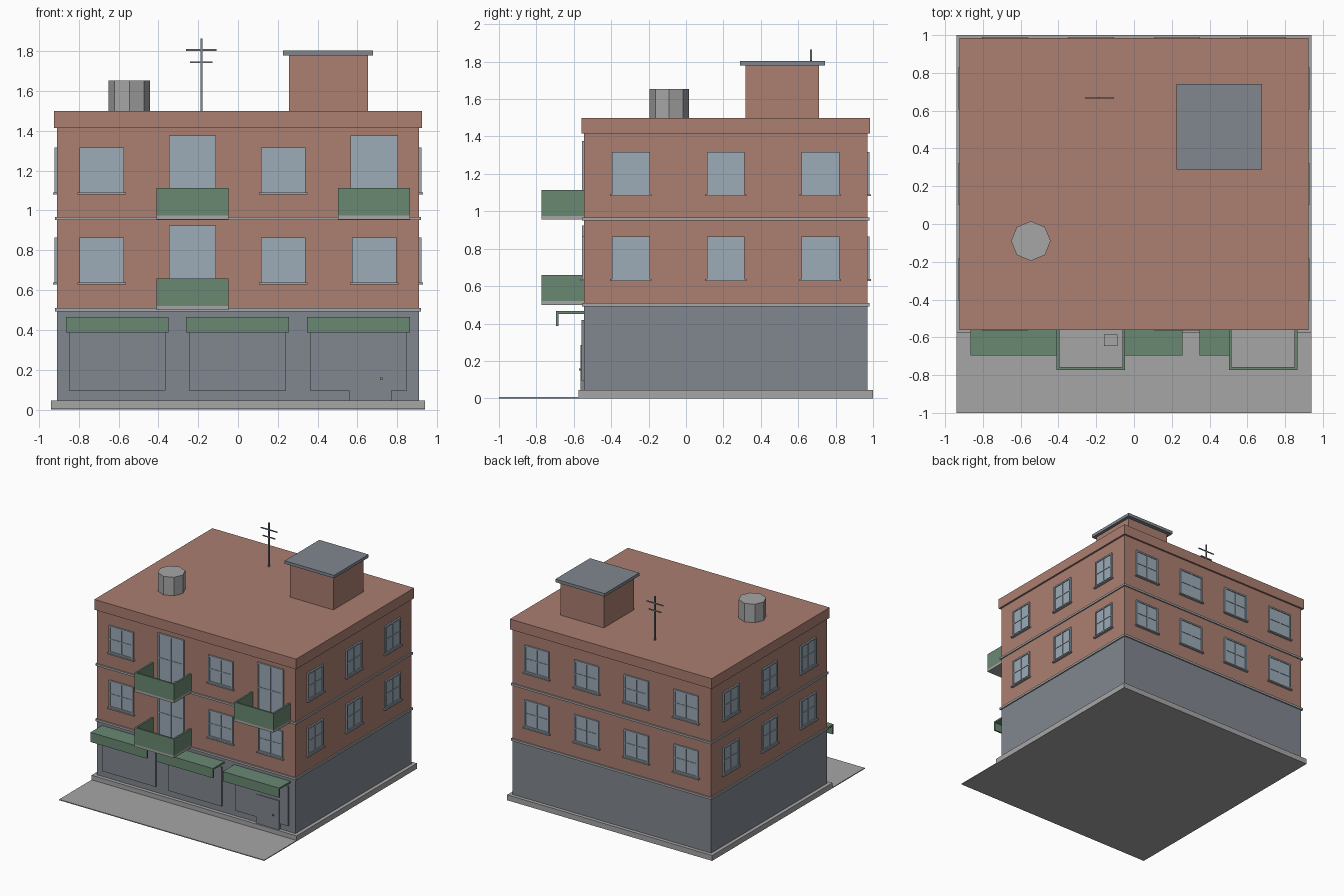
import bpy, bmesh
from mathutils import Vector, Matrix

if "Cube" in bpy.data.objects:
    bpy.data.objects.remove(bpy.data.objects["Cube"])


def material(name, srgb):
    m = bpy.data.materials.new(name)
    m.diffuse_color = [((c + 0.055) / 1.055) ** 2.4 for c in srgb] + [1]
    m.use_nodes = True
    m.node_tree.nodes["Principled BSDF"].inputs["Base Color"].default_value = m.diffuse_color
    return m


BRICK = material("brick", (0.67, 0.495, 0.445))
SLATE = material("slate", (0.505, 0.53, 0.565))
STONE = material("stone", (0.65, 0.65, 0.65))
GREEN = material("green", (0.415, 0.535, 0.45))
GLASS = material("glass", (0.61, 0.67, 0.72))


def finish(name, bm, mat):
    me = bpy.data.meshes.new(name)
    bm.to_mesh(me)
    bm.free()
    me.materials.append(mat)
    ob = bpy.data.objects.new(name, me)
    bpy.context.collection.objects.link(ob)
    return ob


def boxes(name, mat, items):
    """One object made of boxes given as (x0, x1, y0, y1, z0, z1)."""
    bm = bmesh.new()
    for x0, x1, y0, y1, z0, z1 in items:
        mid = Vector((x0 + x1, y0 + y1, z0 + z1)) / 2
        size = Vector((abs(x1 - x0), abs(y1 - y0), abs(z1 - z0), 1))
        bmesh.ops.create_cube(bm, size=1, matrix=Matrix.Translation(mid) @ Matrix.Diagonal(size))
    return finish(name, bm, mat)


X, Y0, Y1 = 0.91, -0.545, 0.97      # outer wall planes


def shell(name, mat, grow, z0, z1):
    boxes(name, mat, [(-X - grow, X + grow, Y0 - grow, Y1 + grow, z0, z1)])


# Pavement, plinth, storeys, bands and roof block
boxes("pavement", STONE, [(-0.94, 0.94, -1, -0.57, 0, 0.007)])
shell("plinth", STONE, 0.03, 0, 0.045)
shell("ground_floor", SLATE, 0, 0.045, 0.495)
shell("upper_floors", BRICK, 0, 0.495, 1.42)
shell("lower_band", STONE, 0.01, 0.492, 0.51)
shell("upper_band", STONE, 0.01, 0.951, 0.968)
shell("roof_cornice", BRICK, 0.015, 1.415, 1.5)


# Windows: a wall maps (along, outward) to plan coordinates
WALLS = {
    "front": lambda u, d: (u, Y0 - d),
    "back": lambda u, d: (u, Y1 + d),
    "right": lambda u, d: (X + d, u),
    "left": lambda u, d: (-X - d, u),
}


def wall_box(wall, u0, u1, d, z0, z1):
    (xa, ya), (xb, yb) = WALLS[wall](u0, -0.005), WALLS[wall](u1, d)
    return (min(xa, xb), max(xa, xb), min(ya, yb), max(ya, yb), z0, z1)


def window(wall, u, w, z0, z1, sill=True):
    a, b, f, m = u - w / 2, u + w / 2, 0.012, (z0 + z1) / 2
    panes.append(wall_box(wall, a, b, 0.005, z0, z1))
    for u0, u1, lo, hi in ((a, a + f, z0, z1), (b - f, b, z0, z1),
                           (a + f, b - f, z0, z0 + f), (a + f, b - f, z1 - f, z1)):
        frames.append(wall_box(wall, u0, u1, 0.012, lo, hi))
    frames.append(wall_box(wall, u - 0.004, u + 0.004, 0.010, z0 + f, z1 - f))
    frames.append(wall_box(wall, a + f, b - f, 0.009, m - 0.004, m + 0.004))
    if sill:
        sills.append(wall_box(wall, a - 0.01, b + 0.01, 0.02, z0 - 0.01, z0))


COLUMNS = (-0.684, -0.228, 0.228, 0.684)
SIDE_COLUMNS = (-0.295, 0.2125, 0.718)
BALCONIES = ((1, 0), (1, 1), (3, 1))       # (column, storey)
for wall in WALLS:
    panes, frames, sills = [], [], []
    side = wall in ("left", "right")
    for storey in (0, 1):
        lift = 0.453 * storey
        for i, u in enumerate(SIDE_COLUMNS if side else COLUMNS):
            if wall == "front" and (i, storey) in BALCONIES:
                window(wall, u, 0.237, 0.512 + lift, 0.924 + lift, False)
            else:
                window(wall, u, 0.203 if side else 0.223, 0.638 + lift, 0.864 + lift)
    boxes(wall + "_window_panes", GLASS, panes)
    boxes(wall + "_window_frames", GLASS, frames)
    boxes(wall + "_window_sills", STONE, sills)

# Balconies: slab with three solid railing panels
slabs, rails = [], []
for col, storey in BALCONIES:
    c, z = COLUMNS[col], 0.5 + 0.455 * storey
    a, b, y, t = c - 0.181, c + 0.181, -0.772, 0.014
    slabs.append((a, b, y, Y0, z, z + 0.02))
    rails += [(a, b, y, y + t, z + 0.02, z + 0.158),
              (a, a + t, y + t, Y0, z + 0.02, z + 0.158),
              (b - t, b, y + t, Y0, z + 0.02, z + 0.158)]
boxes("balcony_slabs", STONE, slabs)
boxes("balcony_railings", GREEN, rails)
boxes("balcony_box", STONE, [(-0.16, -0.087, -0.645, -0.585, 0.975, 1.04)])

# Shop fronts with awnings, and the entrance door
shops, awnings = [], []
for c in (-0.607, -0.002, 0.605):
    shops.append((c - 0.243, c + 0.243, -0.558, Y0 + 0.005, 0.095, 0.42))
    awnings += [(c - 0.258, c + 0.258, -0.695, Y0, 0.452, 0.466),
                (c - 0.258, c + 0.258, -0.695, -0.682, 0.386, 0.452)]
boxes("shop_windows", SLATE, shops)
boxes("awnings", GREEN, awnings)
boxes("entrance_door", SLATE, [(0.558, 0.77, -0.563, Y0 + 0.005, 0.02, 0.285)])
boxes("door_knob", BRICK, [(0.713, 0.725, -0.572, -0.56, 0.148, 0.16)])

# Rooftop stair house, water tank and aerial
boxes("stair_house", BRICK, [(0.256, 0.653, 0.317, 0.71, 1.495, 1.78)])
boxes("stair_house_roof", SLATE, [(0.226, 0.678, 0.289, 0.742, 1.779, 1.804)])
bm = bmesh.new()
bmesh.ops.create_cone(bm, cap_ends=True, segments=8, radius1=0.105, radius2=0.105, depth=0.158,
                      matrix=Matrix.Translation((-0.546, -0.09, 1.574)))
finish("water_tank", bm, STONE)
boxes("aerial", SLATE, [(-0.188, -0.179, 0.664, 0.673, 1.495, 1.865),
                        (-0.26, -0.107, 0.665, 0.672, 1.802, 1.81),
                        (-0.24, -0.128, 0.665, 0.672, 1.741, 1.749)])
